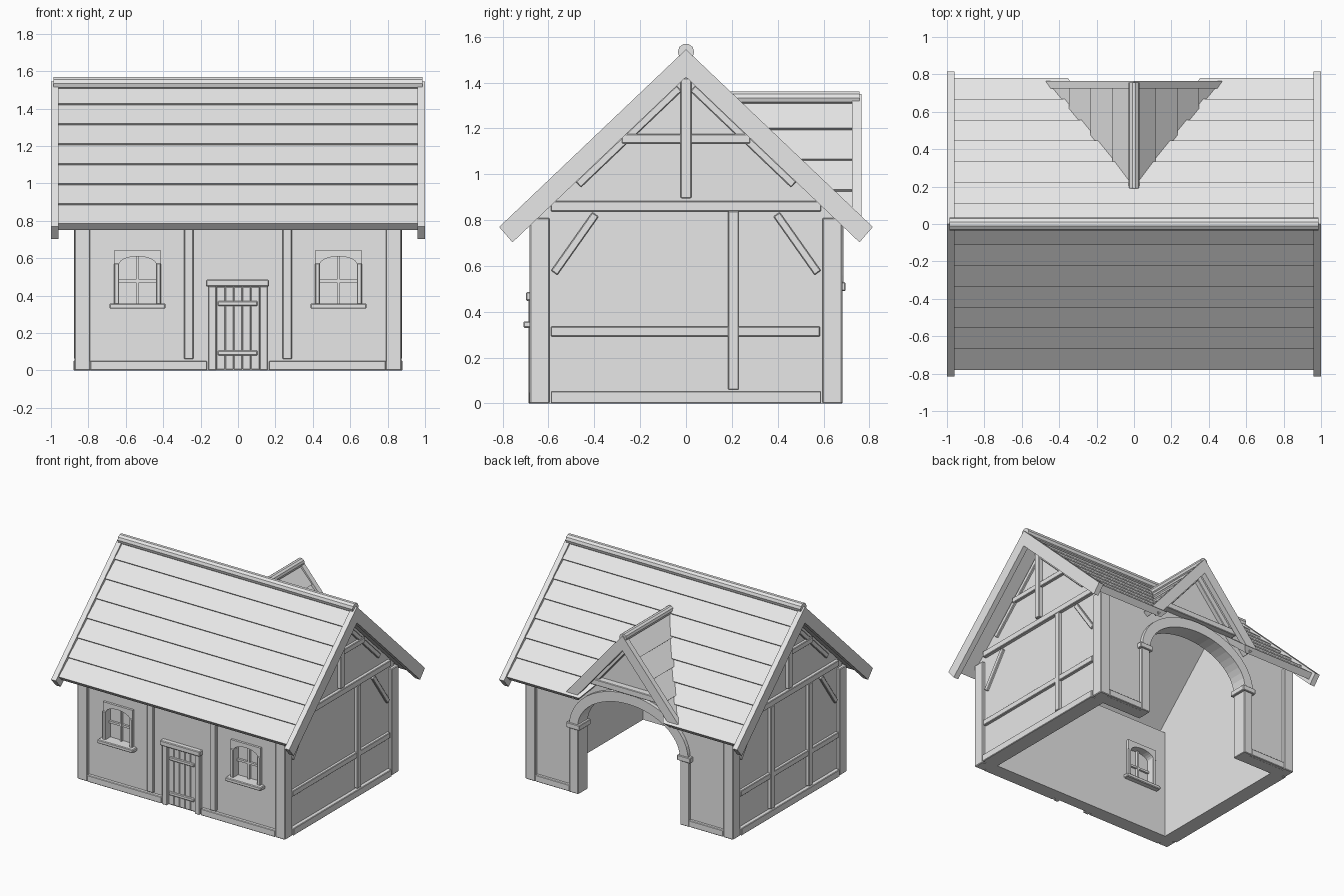
import bpy, bmesh, math
from mathutils import Vector

if "Cube" in bpy.data.objects:
    bpy.data.objects.remove(bpy.data.objects["Cube"], do_unlink=True)

GREY = (0.8, 0.8, 0.8, 1)
grey = bpy.data.materials.new("pale_grey")
grey.use_nodes = True
grey.diffuse_color = GREY
grey.node_tree.nodes["Principled BSDF"].inputs["Base Color"].default_value = GREY


def prism(name, pts, axis, a, b, bevel=0.0):
    """Extrude a profile: (y, z) along x, or (x, z) along y."""
    bm = bmesh.new()
    def place(p, t):
        return (t, p[0], p[1]) if axis == "x" else (p[0], t, p[1])
    face = bm.faces.new([bm.verts.new(place(p, a)) for p in pts])
    out = bmesh.ops.extrude_face_region(bm, geom=[face])
    verts = [g for g in out["geom"] if isinstance(g, bmesh.types.BMVert)]
    shift = (b - a, 0, 0) if axis == "x" else (0, b - a, 0)
    bmesh.ops.translate(bm, verts=verts, vec=shift)
    bmesh.ops.recalc_face_normals(bm, faces=bm.faces)
    mesh = bpy.data.meshes.new(name)
    bm.to_mesh(mesh)
    bm.free()
    mesh.materials.append(grey)
    ob = bpy.data.objects.new(name, mesh)
    bpy.context.scene.collection.objects.link(ob)
    if bevel:
        mod = ob.modifiers.new("soft_edges", "BEVEL")
        mod.width = bevel
        mod.segments = 1
    return ob


def box(name, x0, x1, y0, y1, z0, z1, bevel=0.005):
    return prism(name, [(x0, z0), (x1, z0), (x1, z1), (x0, z1)], "y", y0, y1, bevel)


def strut(name, p, q, width, axis, a, b):
    """Straight timber between two profile points."""
    p, q = Vector(p), Vector(q)
    d = (q - p).normalized() * width / 2
    n = Vector((-d.y, d.x))
    return prism(name, [p + n, q + n, q - n, p - n], axis, a, b, 0.004)


def cut(ob, cutter):
    """Subtract the cutter and discard it."""
    mod = ob.modifiers.new("cut", "BOOLEAN")
    mod.operation = "DIFFERENCE"
    mod.solver = "EXACT"
    mod.object = cutter
    deps = bpy.context.evaluated_depsgraph_get()
    mesh = bpy.data.meshes.new_from_object(ob.evaluated_get(deps))
    ob.modifiers.clear()
    ob.data = mesh
    bpy.data.objects.remove(cutter, do_unlink=True)


def mirrored(half):
    """Close a left-half profile whose first and last points lie on the axis."""
    return half + [(-u, z) for u, z in reversed(half[1:-1])]


def lapped_roof(name, eave, ridge_z, rows, thick, axis, a, b):
    """Sawtooth roof of overlapping boards."""
    e, r = Vector(eave), Vector((0, ridge_z))
    d = (r - e).normalized()
    n = Vector((-d.y, d.x))
    step = 0.013
    under = e - n * thick
    half = [(0, under.y - under.x * d.y / d.x), tuple(under)]
    for i in range(rows):
        half.append(tuple(e.lerp(r, i / rows)))
        top = e.lerp(r, (i + 1) / rows) - n * step
        half.append((0, top.y) if i == rows - 1 else tuple(top))
    return prism(name, mirrored(half), axis, a, b)


def arch(w, spring, rise, steps=24):
    return [(w * math.cos(math.pi * i / steps), spring + rise * math.sin(math.pi * i / steps))
            for i in range(steps + 1)]


def pole(r, z):
    return [(r * math.cos(i * math.pi / 5), z + r * math.sin(i * math.pi / 5)) for i in range(10)]


# Walls
X, Y, T = 0.85, 0.66, 0.09
front_wall = box("front_wall", -X, X, -Y, -Y + T, 0, 0.83, 0)
back_wall = box("back_wall", -X, X, Y - T, Y, 0, 0.83, 0)
gable = [(-Y, 0), (Y, 0), (Y, 0.83), (0, 1.455), (-Y, 0.83)]
for s in (-1, 1):
    prism("gable_wall", gable, "x", s * (X - T), s * X)

# Main roof with an opening under the dormer
roof = lapped_roof("main_roof", (-0.78, 0.787), 1.535, 7, 0.05, "x", -0.965, 0.965)
cut(roof, prism("dormer_cutter", [(-0.47, 0.65), (0.47, 0.65), (0, 1.2)], "y", 0.15, 1))
prism("ridge_pole", pole(0.036, 1.534), "x", -0.987, 0.987)
barge = mirrored([(0, 1.545), (-0.815, 0.77), (-0.757, 0.703), (0, 1.424)])
for s in (-1, 1):
    prism("barge_board", barge, "x", s * 0.96, s)

# Corner posts
for s in (-1, 1):
    for t in (-1, 1):
        x0, x1 = sorted((s * 0.79, s * 0.873))
        y0, y1 = sorted((t * 0.595, t * 0.682))
        box("corner_post", x0, x1, y0, y1, 0, 0.81)

# Gable timbers
for s in (-1, 1):
    a, b = s * 0.83, s * 0.872
    strut("side_sill", (-0.59, 0.027), (0.59, 0.027), 0.054, "x", a, s * 0.88)
    strut("mid_rail", (-0.59, 0.314), (0.585, 0.314), 0.043, "x", a, b)
    strut("top_rail", (-0.59, 0.861), (0.59, 0.861), 0.046, "x", a, s * 0.876)
    strut("collar", (-0.28, 1.155), (0.28, 1.155), 0.04, "x", a, b)
    strut("king_post", (0, 0.895), (0, 1.42), 0.046, "x", a, s * 0.88)
    for y in ((0.207,) if s > 0 else (0.207, -0.25)):
        strut("side_stud", (y, 0.06), (y, 0.84), 0.046, "x", a, s * 0.876)
    for t in (-1, 1):
        strut("lower_brace", (t * 0.575, 0.57), (t * 0.395, 0.825), 0.034, "x", a, s * 0.866)
        strut("upper_brace", (t * 0.47, 0.955), (t * 0.03, 1.375), 0.034, "x", a, s * 0.866)

# Front timbers
for s in (-1, 1):
    strut("front_sill", (s * 0.165, 0.026), (s * 0.79, 0.026), 0.05, "y", -0.64, -0.685)
    strut("front_stud", (s * 0.263, 0.06), (s * 0.263, 0.8), 0.05, "y", -0.64, -0.682)
    strut("door_post", (s * 0.137, 0), (s * 0.137, 0.45), 0.042, "y", -0.64, -0.688)

# Door
for i in range(5):
    x = -0.115 + i * 0.046
    box("door_plank", x, x + 0.046, -0.67, -0.64, 0.005, 0.447, 0.004)
box("door_lintel", -0.17, 0.165, -0.698, -0.64, 0.448, 0.486)
for z in (0.08, 0.345):
    box("door_strap", -0.108, 0.105, -0.68, -0.65, z, z + 0.027)

# Windows, seen from both sides of the wall
for c in (-0.537, 0.537):
    cut(front_wall, box("window_cutter", c - 0.115, c + 0.115, -0.8, -0.4, 0.35, 0.62, 0))
    box("window_pane", c - 0.12, c + 0.12, -0.622, -0.612, 0.345, 0.625, 0)
    for s in (-1, 1):
        strut("window_jamb", (c + s * 0.112, 0.355), (c + s * 0.112, 0.572), 0.026, "y", -0.683, -0.55)
    curve = [(c + x, z) for x, z in arch(0.1, 0.565, 0.045, 12)]
    head = [(c - 0.125, 0.565), (c - 0.125, 0.64), (c + 0.125, 0.64), (c + 0.125, 0.565)]
    prism("window_head", head + curve, "y", -0.677, -0.55)
    box("window_sill", c - 0.15, c + 0.15, -0.71, -0.53, 0.33, 0.358)
    box("window_mullion", c - 0.008, c + 0.008, -0.64, -0.595, 0.355, 0.615, 0)
    box("window_crossbar", c - 0.1, c + 0.1, -0.638, -0.597, 0.47, 0.486, 0)

# Dormer roof, trimmed where it would enter the attic
dormer = lapped_roof("dormer_roof", (-0.465, 0.8), 1.335, 4, 0.04, "y", 0.2, 0.735)
cut(dormer, prism("attic_cutter", [(-0.2, 0), (0.62, 0), (0.62, 0.89), (0, 1.48), (-0.2, 1.48)],
                  "x", -0.8, 0.8))
prism("dormer_ridge_pole", pole(0.03, 1.332), "y", 0.19, 0.757)
dormer_barge = mirrored([(0, 1.35), (-0.47, 0.803), (-0.413, 0.757), (0, 1.238)])
prism("dormer_barge_board", dormer_barge, "y", 0.725, 0.765)

# Dormer gable
dormer_wall = prism("dormer_gable", [(-0.37, 0.8), (0.37, 0.8), (0, 1.25)], "y", 0.6, 0.66)
strut("dormer_tie", (-0.33, 0.905), (0.33, 0.905), 0.045, "y", 0.63, 0.71)
for s in (-1, 1):
    strut("dormer_rafter", (s * 0.27, 0.93), (0, 1.245), 0.045, "y", 0.63, 0.695)

# Rear archway
opening = arch(0.43, 0.51, 0.29)
for wall in (back_wall, dormer_wall):
    cut(wall, prism("arch_cutter", opening + [(-0.43, -0.1), (0.43, -0.1)], "y", 0.4, 0.9))
prism("arch_ring", opening + arch(0.5, 0.51, 0.365)[::-1], "y", 0.565, 0.688)
for s in (-1, 1):
    strut("arch_jamb", (s * 0.465, 0), (s * 0.465, 0.5), 0.074, "y", 0.565, 0.683)
    strut("arch_capital", (s * 0.41, 0.51), (s * 0.52, 0.51), 0.04, "y", 0.555, 0.695)
    strut("back_sill", (s * 0.5, 0.026), (s * 0.79, 0.026), 0.05, "y", 0.64, 0.682)
